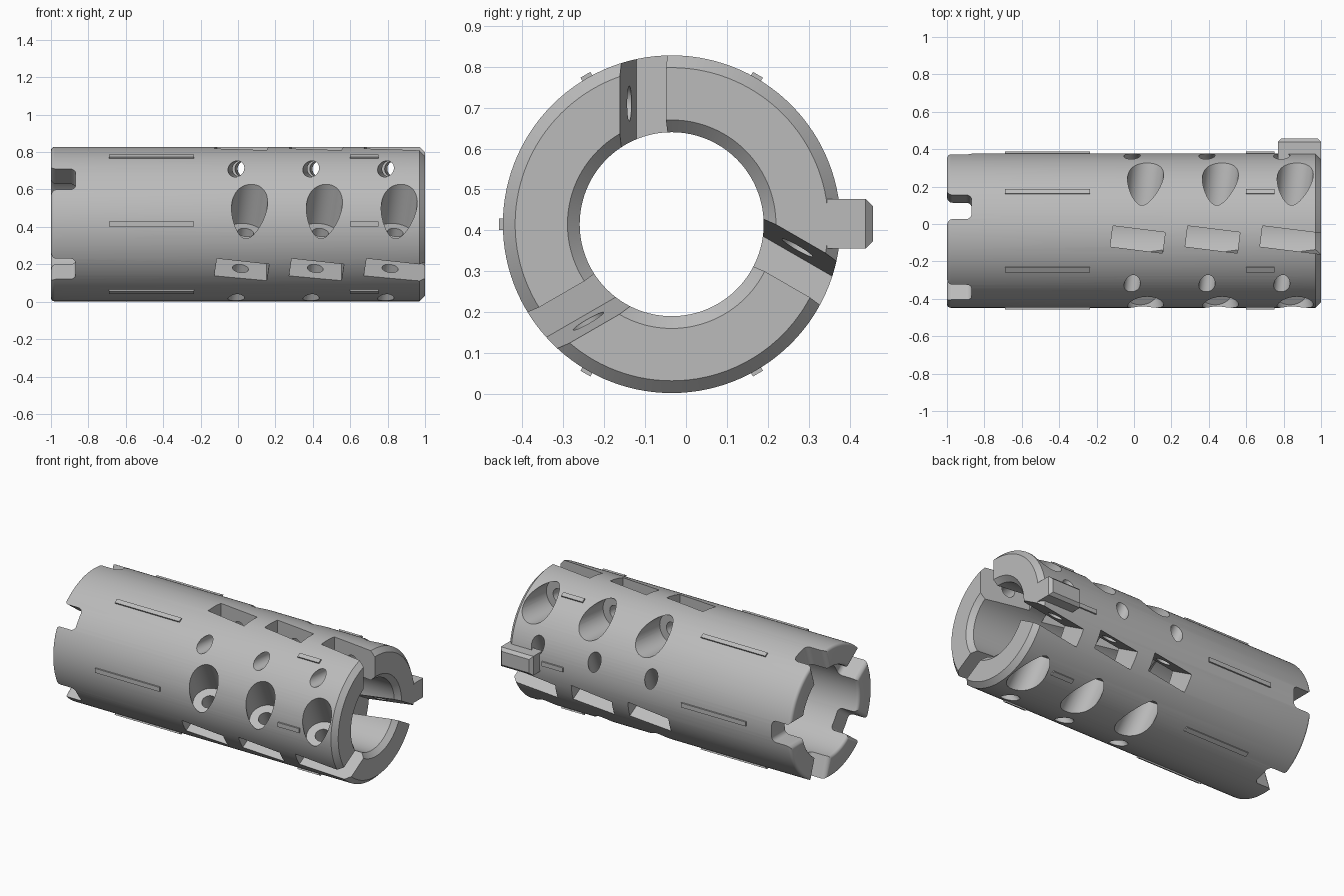
import bpy, bmesh, math
from mathutils import Matrix, Vector

cube = bpy.data.objects.get("Cube")
if cube:
    bpy.data.objects.remove(cube, do_unlink=True)

AXIS = Matrix.Translation((0, -0.035, 0.415))   # centre line of the sleeve
R_OUT, R_BORE, R_SOCKET = 0.413, 0.225, 0.28
TILT = Matrix.Rotation(math.radians(-7.1), 4, 'Z')

metal = bpy.data.materials.new("grey_metal")
metal.use_nodes = True
grey = (0.5, 0.5, 0.5, 1)
metal.diffuse_color = grey
metal.node_tree.nodes["Principled BSDF"].inputs["Base Color"].default_value = grey


def turn(degrees):
    return AXIS @ Matrix.Rotation(math.radians(degrees), 4, 'X')


def finish(name, bm):
    bmesh.ops.recalc_face_normals(bm, faces=bm.faces)
    mesh = bpy.data.meshes.new(name)
    bm.to_mesh(mesh)
    bm.free()
    mesh.materials.append(metal)
    obj = bpy.data.objects.new(name, mesh)
    bpy.context.collection.objects.link(obj)
    return obj


def add_box(bm, frame, lo, hi):
    lo, hi = Vector(lo), Vector(hi)
    m = frame @ Matrix.Translation((lo + hi) / 2) @ Matrix.Diagonal((hi - lo).to_4d())
    return bmesh.ops.create_cube(bm, size=1, matrix=m)["verts"]


def add_rod(bm, frame, radius, start, end):
    # cylinder along the local y axis
    m = frame @ Matrix.Translation((0, (start + end) / 2, 0)) @ Matrix.Rotation(math.pi / 2, 4, 'X')
    bmesh.ops.create_cone(bm, cap_ends=True, segments=48, radius1=radius,
                          radius2=radius, depth=end - start, matrix=m)


def arc(cx, cy, r, a0, a1, n=6):
    return [(cx + r * math.cos(math.radians(a0 + (a1 - a0) * i / n)),
             cy + r * math.sin(math.radians(a0 + (a1 - a0) * i / n))) for i in range(n + 1)]


# Sleeve: lathed profile with chamfered clamp end and rounded claw end
f = 0.02
profile = [(1, R_BORE + 0.03), (1, R_OUT - 0.03), (0.97, R_OUT)]
profile += arc(-1 + f, R_OUT - f, f, 90, 180)
profile += arc(-1 + f, R_SOCKET + f, f, 180, 270)
profile += [(-0.3, R_SOCKET), (-0.25, R_BORE), (0.97, R_BORE)]
bm = bmesh.new()
verts = [bm.verts.new((x, r, 0)) for x, r in profile]
edges = [bm.edges.new((v, verts[i - 1])) for i, v in enumerate(verts)]
bmesh.ops.spin(bm, geom=verts + edges, cent=(0, 0, 0), axis=(1, 0, 0),
               angle=math.tau, steps=120, use_duplicate=False)
bmesh.ops.remove_doubles(bm, verts=bm.verts, dist=1e-5)
bm.transform(AXIS)
sleeve = finish("sleeve", bm)

# Cutters: three rows of clamp slots, screw holes and screw head pockets
slots, holes, pockets, notches = (bmesh.new() for _ in range(4))
for angle in (0, 120, 240):
    for k in range(3):
        base = turn(angle) @ Matrix.Translation((0.02 + 0.4 * k, -0.048, 0)) @ TILT
        add_box(slots, base, (-0.141, -0.056, 0.1), (0.5 if k == 2 else 0.141, 0.056, 0.6))
        screw = base @ Matrix.Translation((0, 0, 0.295))
        add_rod(holes, screw, 0.043, -0.4, 0.2)
        add_rod(pockets, screw, 0.095, 0.168, 0.55)

# Claw notches: rounded floor and flared mouth
w, c, d = 0.068, 0.03, -0.868
half = [(-1.1, w + c), (-1, w + c)] + arc(-1 + c, w + c, c, 180, 270)
half += arc(d - c, w - c, c, 90, 0)
outline = half + [(x, -t) for x, t in reversed(half)]
for k in range(5):
    m = turn(72 * k)
    rings = [[notches.verts.new(m @ Vector((x, r, t))) for x, t in outline] for r in (0.15, 0.6)]
    for ring in rings:
        notches.faces.new(ring)
    for i in range(len(outline)):
        notches.faces.new((rings[0][i - 1], rings[0][i], rings[1][i], rings[1][i - 1]))
bmesh.ops.remove_doubles(notches, verts=notches.verts, dist=1e-5)

bpy.context.view_layer.objects.active = sleeve
for name, cut in (("slot", slots), ("screw_hole", holes), ("pocket", pockets), ("notch", notches)):
    cutter = finish(name + "_cutter", cut)
    cutter.hide_render = True
    mod = sleeve.modifiers.new(name, 'BOOLEAN')
    mod.operation, mod.solver, mod.object = 'DIFFERENCE', 'EXACT', cutter
    bpy.ops.object.modifier_apply(modifier=mod.name)
    bpy.data.objects.remove(cutter, do_unlink=True)

bpy.ops.object.select_all(action='DESELECT')
sleeve.select_set(True)
bpy.ops.object.shade_smooth_by_angle(angle=math.radians(30))

# Raised ribs: a long and a short one every sixty degrees
bm = bmesh.new()
for k in range(6):
    for x0, x1 in ((-0.69, -0.235), (0.6, 0.75)):
        add_box(bm, turn(60 * k), (x0, 0.39, -0.014), (x1, 0.422, 0.014))
finish("ribs", bm)

# Locating key with chamfered outer edges
bm = bmesh.new()
add_box(bm, Matrix(), (0.77, 0.345, 0.355), (1, 0.457, 0.477))
outer = [e for e in bm.edges if all(v.co.y > 0.4 for v in e.verts)]
bmesh.ops.bevel(bm, geom=outer, offset=0.018, segments=1, affect='EDGES')
finish("locating_key", bm)
